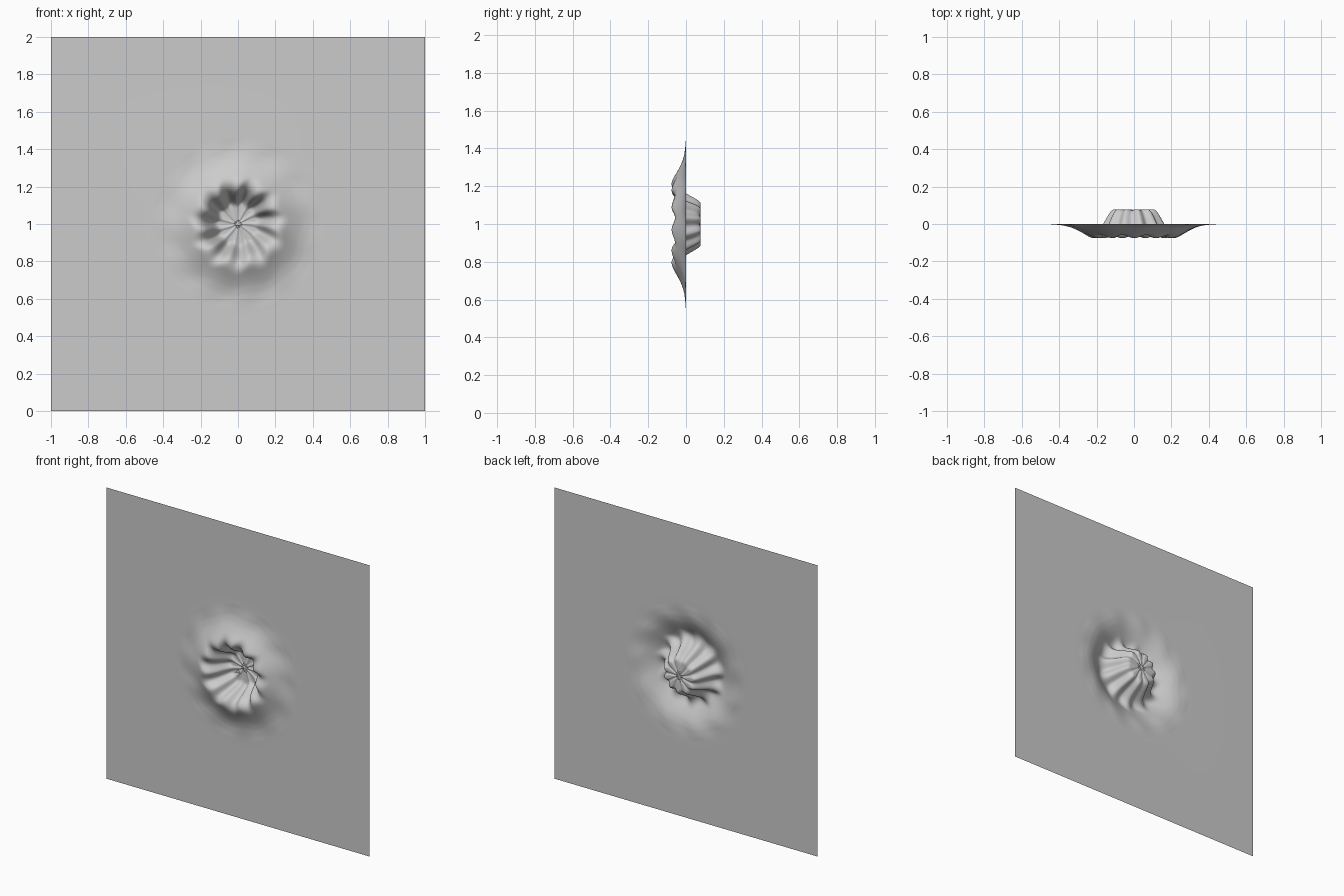
import bpy, bmesh, math

if "Cube" in bpy.data.objects:
    bpy.data.objects.remove(bpy.data.objects["Cube"])

SEG = 144       # divisions around the dent
FLUTES = 11     # radial folds
CZ = 1.0        # height of the dent centre

# depth profile (radius, y): floor, wall, rim, skirt
PROFILE = [(0, .074), (.06, .077), (.105, .077), (.125, .056), (.152, 0), (.178, -.045),
           (.2, -.063), (.225, -.069), (.25, -.062), (.28, -.044), (.31, -.028),
           (.34, -.015), (.38, -.005), (.43, -.001), (.5, 0)]


def depth(r):
    for (r0, y0), (r1, y1) in zip(PROFILE, PROFILE[1:]):
        if r <= r1:
            return y0 + (y1 - y0) * (r - r0) / (r1 - r0)
    return 0.0


def smooth_depth(r):
    return sum(depth(abs(r + d * .006)) for d in (-2, -1, 0, 1, 2)) / 5


def fold_point(r, a):
    # folds swell toward the rim, fade into the sheet, and twist slightly
    swell = min(1, r / .15) * max(0, min(1, (.46 - r) / .2))
    wave = math.cos(FLUTES * (a + math.pi / 2) + 2.0 * (r - .22) / .2)
    rr = r * (1 + .05 * swell * wave)
    y = smooth_depth(r) + .009 * swell * wave
    return rr * math.cos(a), min(y, .078), CZ + rr * math.sin(a)


def make_object(name, bm):
    me = bpy.data.meshes.new(name)
    bm.to_mesh(me)
    bm.free()
    ob = bpy.data.objects.new(name, me)
    bpy.context.collection.objects.link(ob)
    return ob


# dented sheet: concentric rings ending on the square border
bm = bmesh.new()
radii = [.008 * i for i in range(1, 64)]
angles = [2 * math.pi * i / SEG for i in range(SEG)]
rings = [[bm.verts.new(fold_point(r, a)) for a in angles] for r in radii]
border = []
for a in angles:
    c, s = math.cos(a), math.sin(a)
    k = 1 / max(abs(c), abs(s))
    border.append(bm.verts.new((c * k, 0, CZ + s * k)))
rings.append(border)
centre = bm.verts.new((0, smooth_depth(0), CZ))
for i in range(SEG):
    j = (i + 1) % SEG
    bm.faces.new((centre, rings[0][i], rings[0][j]))
    for p, q in zip(rings, rings[1:]):
        bm.faces.new((p[i], q[i], q[j], p[j]))
for f in bm.faces:
    f.smooth = True
make_object("dented_sheet", bm)

# tiny triangle floating at the middle of the dent
bm = bmesh.new()
bm.faces.new([bm.verts.new(p) for p in ((-.02, 0, CZ - .008), (.02, 0, CZ - .008), (0, 0, CZ + .022))])
make_object("centre_chip", bm)
